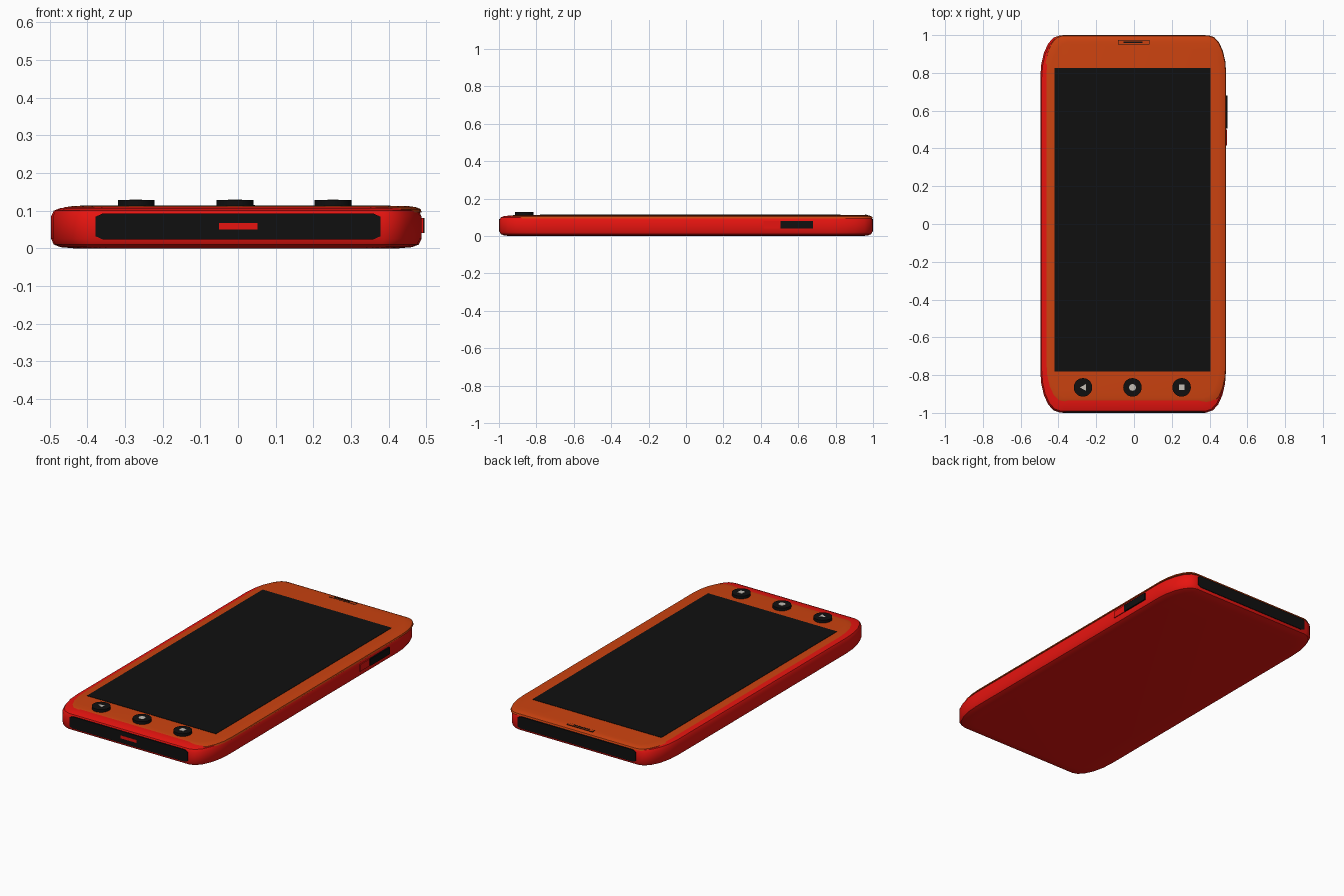
import bpy, bmesh
from math import sin, cos, pi

if "Cube" in bpy.data.objects:
    bpy.data.objects.remove(bpy.data.objects["Cube"])


def material(name, rgb):
    m = bpy.data.materials.new(name)
    m.diffuse_color = (*rgb, 1)
    m.use_nodes = True
    m.node_tree.nodes["Principled BSDF"].inputs["Base Color"].default_value = m.diffuse_color
    return m


RED = material("red", (0.8, 0.007, 0.005))
ORANGE = material("orange", (0.6, 0.055, 0.005))
BLACK = material("black", (0.005, 0.005, 0.005))
GREY = material("light_grey", (0.55, 0.52, 0.47))


def loft(name, rings, mat, smooth=False):
    """Skin a stack of closed rings and cap both ends."""
    bm = bmesh.new()
    loops = [[bm.verts.new(p) for p in ring] for ring in rings]
    n = len(loops[0])
    for a, b in zip(loops, loops[1:]):
        for i in range(n):
            j = (i + 1) % n
            bm.faces.new((a[i], a[j], b[j], b[i]))
    bm.faces.new(loops[0][::-1])
    bm.faces.new(loops[-1])
    bmesh.ops.recalc_face_normals(bm, faces=bm.faces)
    me = bpy.data.meshes.new(name)
    bm.to_mesh(me)
    bm.free()
    me.materials.append(mat)
    ob = bpy.data.objects.new(name, me)
    bpy.context.collection.objects.link(ob)
    if smooth:
        bpy.ops.object.select_all(action='DESELECT')
        ob.select_set(True)
        bpy.context.view_layer.objects.active = ob
        bpy.ops.object.shade_smooth_by_angle(angle=0.7)
    return ob


def rounded(cx, cy, hx, hy, rx, ry, z, seg=5):
    """Rectangle outline with elliptical corners."""
    pts = []
    for q, (sx, sy) in enumerate(((1, 1), (-1, 1), (-1, -1), (1, -1))):
        for k in range(seg + 1):
            a = (q + k / seg) * pi / 2
            pts.append((cx + sx * (hx - rx) + rx * cos(a),
                        cy + sy * (hy - ry) + ry * sin(a), z))
    return pts


def shell(name, x0, x1, y0, y1, rx, ry, profile, mat):
    cx, cy, hx, hy = (x0 + x1) / 2, (y0 + y1) / 2, (x1 - x0) / 2, (y1 - y0) / 2
    rings = [rounded(cx, cy, hx - d, hy - d, rx, ry, z) for z, d in profile]
    return loft(name, rings, mat, True)


def prism(name, outline, z0, z1, mat, smooth=False):
    return loft(name, [[(x, y, z) for x, y in outline] for z in (z0, z1)], mat, smooth)


def box(name, x0, x1, y0, y1, z0, z1, mat):
    return prism(name, [(x0, y0), (x1, y0), (x1, y1), (x0, y1)], z0, z1, mat)


def circle(cx, cy, r, n):
    return [(cx + r * cos(2 * pi * i / n), cy + r * sin(2 * pi * i / n)) for i in range(n)]


# Casing with softly rounded rim
half = [(0, 0.06), (0.003, 0.025), (0.01, 0.007), (0.025, 0)]
shell("casing", -0.496, 0.487, -0.997, 0.997, 0.1, 0.22,
      half + [(0.11 - z, d) for z, d in reversed(half)], RED)

# Orange face plate, set towards the back end
shell("face_plate", -0.475, 0.488, -0.955, 0.998, 0.09, 0.2,
      [(0.095, 0), (0.104, 0.003), (0.109, 0.015), (0.112, 0.035)], ORANGE)

# Screen
box("screen", -0.42, 0.405, -0.78, 0.825, 0.1, 0.114, BLACK)

# Black end panels with clipped corners, and the charging port
panel = [(-0.36, 0.024), (0.36, 0.024), (0.378, 0.032), (0.378, 0.084),
         (0.36, 0.092), (-0.36, 0.092), (-0.378, 0.084), (-0.378, 0.032)]
for name, s in (("front_end_panel", -1), ("back_end_panel", 1)):
    loft(name, [[(x, s * y, z) for x, z in panel] for y in (0.96, 1.0)], BLACK)
box("charging_port", -0.05, 0.052, -1.001, -0.98, 0.05, 0.067, RED)

# Navigation buttons with icons
NY = -0.865
icons = {"back": (-0.27, [(-0.288, NY), (-0.255, NY - 0.017), (-0.255, NY + 0.017)]),
         "home": (-0.008, circle(-0.008, NY, 0.018, 20)),
         "recent": (0.252, [(0.237, NY - 0.015), (0.267, NY - 0.015),
                            (0.267, NY + 0.015), (0.237, NY + 0.015)])}
for name, (x, outline) in icons.items():
    prism(name + "_button", circle(x, NY, 0.049, 32), 0.1, 0.128, BLACK, True)
    prism(name + "_icon", outline, 0.12, 0.1295, GREY)

# Earpiece slot
box("earpiece_rim", -0.085, 0.083, 0.951, 0.974, 0.1, 0.1125, BLACK)
box("earpiece_cover", -0.081, 0.079, 0.954, 0.971, 0.1, 0.1135, ORANGE)
box("earpiece_slot", -0.055, 0.045, 0.958, 0.966, 0.1, 0.1145, BLACK)

# Side keys
box("power_key", 0.47, 0.492, 0.415, 0.5, 0.04, 0.08, RED)
box("volume_down_key", 0.47, 0.495, 0.505, 0.594, 0.04, 0.08, BLACK)
box("volume_up_key", 0.47, 0.495, 0.594, 0.68, 0.04, 0.08, BLACK)
